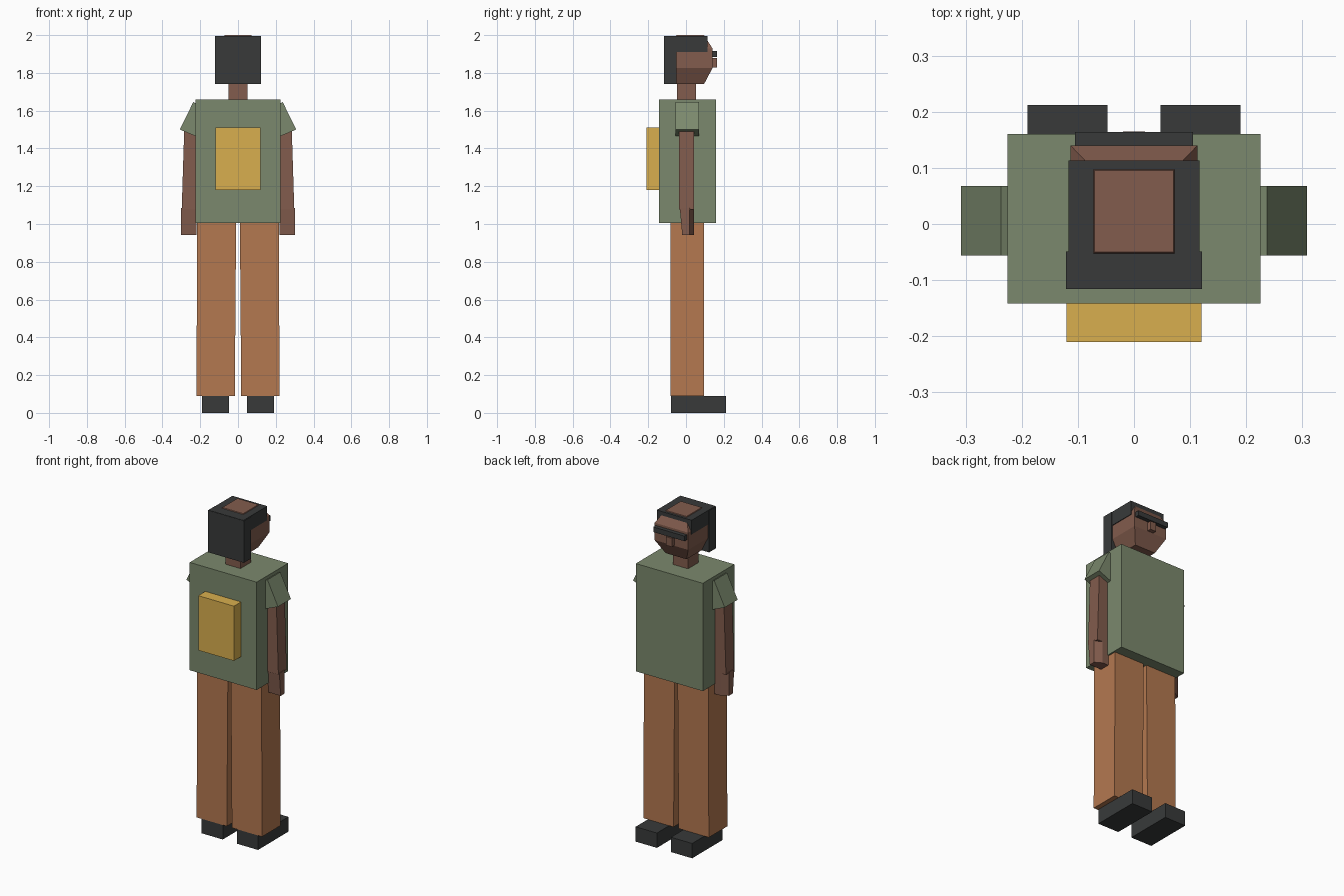
import bpy

if "Cube" in bpy.data.objects:
    bpy.data.objects.remove(bpy.data.objects["Cube"])


def material(name, rgb):
    lin = [(c / 255 / 12.92) if c < 10 else ((c / 255 + 0.055) / 1.055) ** 2.4 for c in rgb]
    m = bpy.data.materials.new(name)
    m.diffuse_color = (*lin, 1)
    m.use_nodes = True
    m.node_tree.nodes["Principled BSDF"].inputs["Base Color"].default_value = m.diffuse_color
    return m


GREEN = material("shirt_green", (123, 137, 109))
ORANGE = material("trouser_orange", (180, 120, 80))
YELLOW = material("pack_yellow", (217, 175, 78))
SKIN = material("skin_brown", (130, 92, 77))
DARK = material("dark_grey", (56, 58, 58))


def loft(name, rings, mat, mirror=False):
    """Solid through rings of matching 3D points (counter-clockwise seen from the last ring)."""
    n = len(rings[0])
    verts = [p for r in rings for p in r]
    faces = [tuple(reversed(range(n))), tuple(range(len(verts) - n, len(verts)))]
    for k in range(len(rings) - 1):
        for i in range(n):
            j = (i + 1) % n
            faces.append((k * n + i, k * n + j, (k + 1) * n + j, (k + 1) * n + i))
    me = bpy.data.meshes.new(name)
    me.from_pydata(verts, [], faces)
    me.materials.append(mat)
    ob = bpy.data.objects.new(name, me)
    bpy.context.collection.objects.link(ob)
    if mirror:
        ob.modifiers.new("mirror", "MIRROR").use_mirror_merge = False
    return ob


def rect(x0, x1, y0, y1, z):
    return [(x0, y0, z), (x1, y0, z), (x1, y1, z), (x0, y1, z)]


def box(name, x0, x1, y0, y1, z0, z1, mat, mirror=False):
    return loft(name, [rect(x0, x1, y0, y1, z) for z in (z0, z1)], mat, mirror)


# Torso and backpack
box("torso", -0.225, 0.225, -0.142, 0.16, 1.005, 1.66, GREEN)
box("backpack", -0.12, 0.12, -0.21, -0.14, 1.18, 1.512, YELLOW)

# Legs and shoes
loft("leg", [rect(0.017, 0.22, -0.083, 0.095, 0.09),
             rect(0.01, 0.216, -0.083, 0.095, 1.01)], ORANGE, True)
box("shoe", 0.047, 0.19, -0.079, 0.212, 0, 0.09, DARK, True)

# Tilted sleeves
sleeve = [(0.237, 1.645), (0.13, 1.593), (0.2, 1.455), (0.308, 1.5)]
loft("sleeve", [[(x, y, z) for x, z in sleeve] for y in (0.068, -0.056)], GREEN, True)

# Arms and hands
loft("arm", [rect(0.222, 0.298, -0.038, 0.042, 1.078),
             rect(0.21, 0.284, -0.038, 0.042, 1.52)], SKIN, True)
hand = [(0.22, -0.033), (0.301, -0.033), (0.301, 0.018), (0.26, 0.042), (0.22, 0.042)]
loft("hand", [[(x, max(y, -0.02), 0.943) for x, y in hand],
              [(x, y, 1.085) for x, y in hand]], SKIN, True)

# Neck and faceted head
box("neck", -0.05, 0.05, -0.048, 0.052, 1.65, 1.76, SKIN)
loft("head", [rect(-0.07, 0.07, -0.05, 0.095, 1.74),
              rect(-0.113, 0.113, -0.09, 0.14, 1.825),
              rect(-0.113, 0.113, -0.09, 0.14, 1.93),
              rect(-0.07, 0.07, -0.05, 0.095, 2.0)], SKIN)

# Hair, glasses bar and nose
box("hair_top", -0.117, 0.117, -0.115, 0.113, 1.91, 1.996, DARK)
box("hair_back", -0.121, 0.121, -0.116, -0.049, 1.74, 1.994, DARK)
box("glasses", -0.105, 0.105, 0.13, 0.164, 1.885, 1.916, DARK)
box("nose", -0.02, 0.02, 0.13, 0.165, 1.828, 1.88, SKIN)
